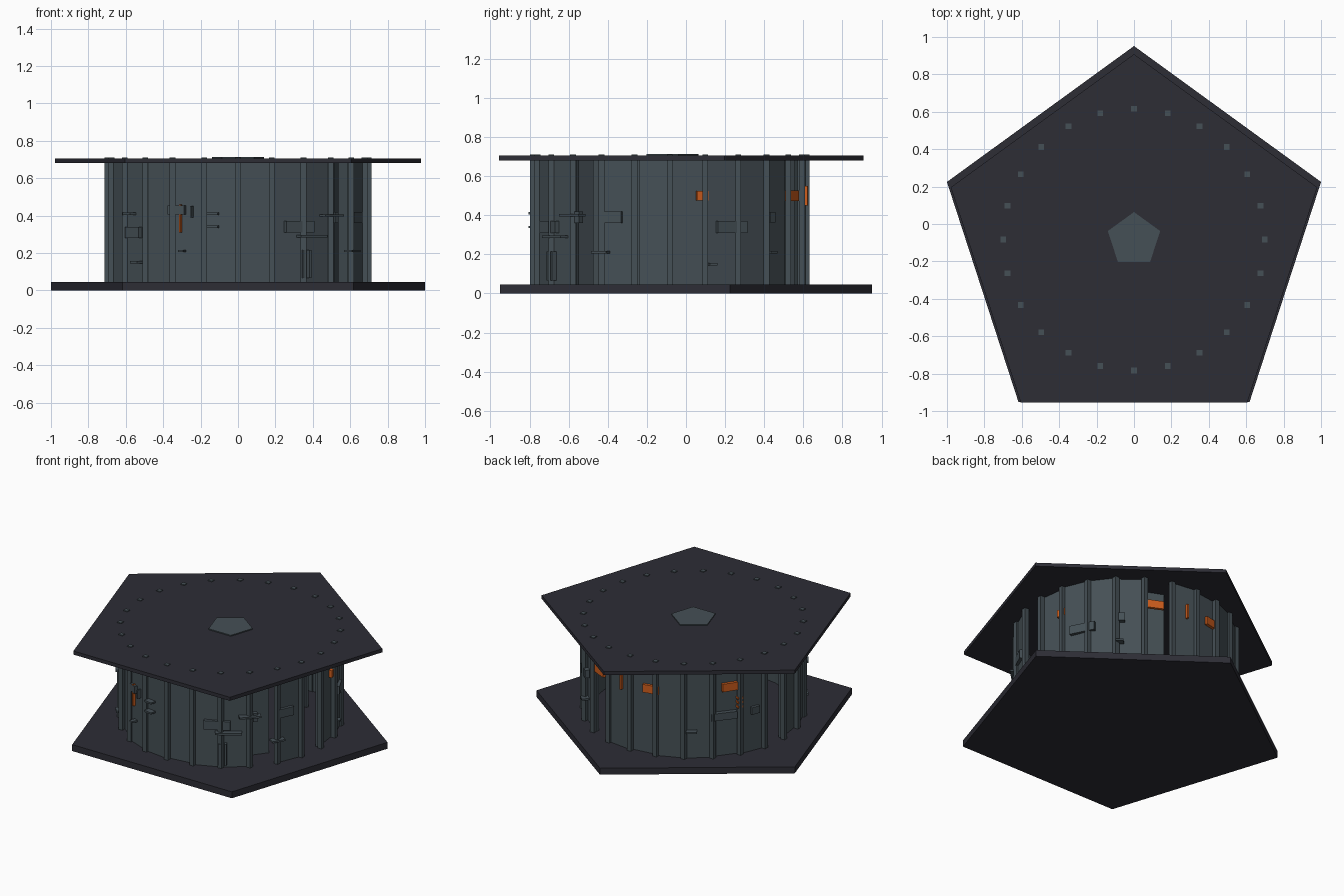
import bpy
import bmesh
from math import sin, cos, pi, radians
from mathutils import Matrix, Vector

cube = bpy.data.objects.get("Cube")
if cube:
    bpy.data.objects.remove(cube, do_unlink=True)


def material(name, rgb):
    mat = bpy.data.materials.new(name)
    mat.use_nodes = True
    colour = (*rgb, 1)
    mat.diffuse_color = colour
    mat.node_tree.nodes["Principled BSDF"].inputs["Base Color"].default_value = colour
    return mat


CHARCOAL = material("charcoal", (0.026, 0.026, 0.036))
STEEL = material("slate steel", (0.060, 0.080, 0.092))
ORANGE = material("signal orange", (0.62, 0.11, 0.012))

RING_Y = -0.083      # centre of the ring of posts
RING_R = 0.70
FLOOR, CEILING, TOP = 0.045, 0.68, 0.705
POSTS = 24
STEP = 360 / POSTS


def finish(name, bm, mat):
    bmesh.ops.recalc_face_normals(bm, faces=bm.faces)
    mesh = bpy.data.meshes.new(name)
    bm.to_mesh(mesh)
    bm.free()
    mesh.materials.append(mat)
    obj = bpy.data.objects.new(name, mesh)
    bpy.context.collection.objects.link(obj)
    return obj


def pentagon(name, radius, y, z0, z1, mat):
    bm = bmesh.new()
    ring = [bm.verts.new((radius * sin(i * 2 * pi / 5), y + radius * cos(i * 2 * pi / 5), z0))
            for i in range(5)]
    face = bm.faces.new(ring)
    out = bmesh.ops.extrude_face_region(bm, geom=[face])
    top = [v for v in out["geom"] if isinstance(v, bmesh.types.BMVert)]
    bmesh.ops.translate(bm, verts=top, vec=(0, 0, z1 - z0))
    return finish(name, bm, mat)


def add_box(bm, centre, size, angle=0.0):
    mat = (Matrix.Translation(centre) @ Matrix.Rotation(angle, 4, "Z")
           @ Matrix.Diagonal((*size, 1)))
    bmesh.ops.create_cube(bm, size=1, matrix=mat)


def on_ring(azimuth, radius, z):
    a = radians(azimuth)
    return Vector((radius * cos(a), RING_Y + radius * sin(a), z))


# Floor and roof slabs, central core
pentagon("floor_slab", 1.0515, -0.10, 0, FLOOR, CHARCOAL)
pentagon("roof_slab", 1.03, -0.122, CEILING, TOP, CHARCOAL)
pentagon("central_core", 0.147, RING_Y, FLOOR, 0.712, STEEL)

# Square posts that pass through the roof
bm = bmesh.new()
for i in range(POSTS):
    add_box(bm, on_ring(i * STEP, RING_R, (FLOOR + 0.71) / 2), (0.03, 0.03, 0.71 - FLOOR))
finish("posts", bm, STEEL)

# Wall panels between posts, some set back
bm = bmesh.new()
recessed = {-3, -1, 4, 11}
for i in range(-12, 12):
    azimuth = (i + 0.5) * STEP
    radius = 0.52 if i in recessed else 0.68 - 0.015 * (i % 3 == 0)
    add_box(bm, on_ring(azimuth, radius, (FLOOR + CEILING) / 2),
            (0.02, 0.178, CEILING - FLOOR), radians(azimuth))
finish("wall_panels", bm, STEEL)


def fittings(name, rows, depth, mat):
    # each row: azimuth, height, width, tallness
    bm = bmesh.new()
    for azimuth, z, w, h in rows:
        add_box(bm, on_ring(azimuth, 0.68 + depth / 2, z), (depth, w, h), radians(azimuth))
    finish(name, bm, mat)


fittings("wall_boxes", [
    (-143, .31, .12, .06), (-118, .43, .10, .05), (-62, .34, .17, .06),
    (-42, .39, .03, .06), (-25, .39, .11, .06), (27, .34, .17, .06),
    (48, .39, .04, .055), (141, .33, .17, .05), (159, .33, .06, .05),
], 0.03, STEEL)

fittings("wall_shelves", [
    (-145, .41, .07, .012), (-140, .15, .06, .012), (-101, .41, .06, .012),
    (-101, .34, .06, .012), (-56, .29, .17, .012), (-45, .40, .14, .012),
    (-30, .21, .09, .012), (47, .21, .05, .012), (18, .15, .04, .012),
    (124, .235, .07, .012), (-115, .21, .03, .012),
], 0.05, STEEL)

fittings("wall_fins", [
    (-60.5, .14, .014, .15), (-57.5, .14, .014, .15), (-110.5, .42, .01, .06),
], 0.04, STEEL)

fittings("orange_plates", [
    (65, .50, .13, .055), (14, .50, .06, .05), (102, .50, .11, .055),
    (146, .525, .14, .055),
], 0.02, ORANGE)

fittings("orange_strips", [
    (-116, .385, .01, .15), (84, .50, .012, .10),
    (150, .38, .04, .015), (150, .41, .04, .015), (150, .44, .04, .015),
], 0.03, ORANGE)
